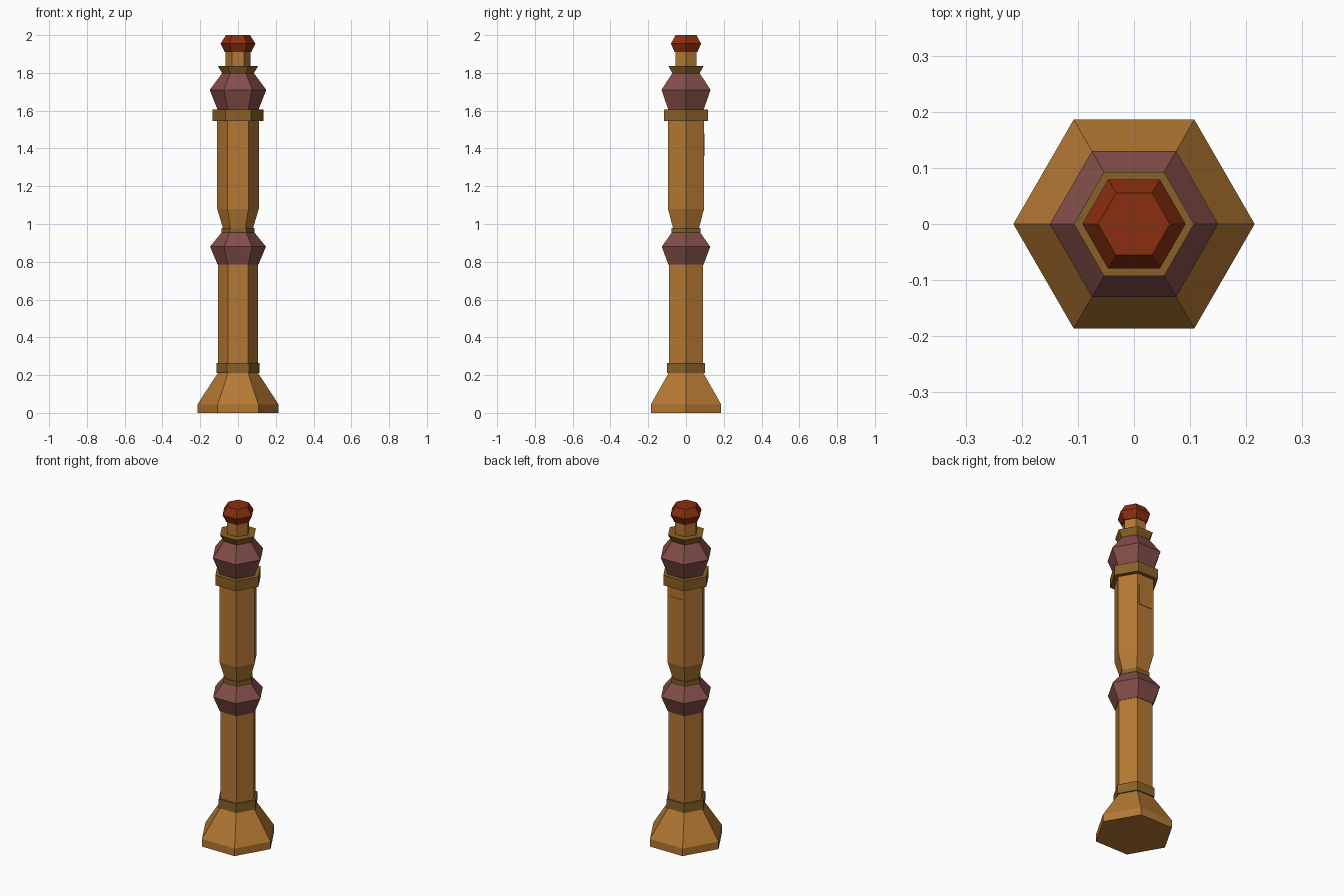
import bpy, bmesh
from math import cos, sin, tau, radians
from mathutils import Matrix, Vector

cube = bpy.data.objects.get("Cube")
if cube:
    bpy.data.objects.remove(cube, do_unlink=True)

SIDES = 6


def material(name, color):
    m = bpy.data.materials.new(name)
    m.use_nodes = True
    m.diffuse_color = (*color, 1)
    m.node_tree.nodes["Principled BSDF"].inputs["Base Color"].default_value = (*color, 1)
    return m


wood = material("golden wood", (0.46, 0.19, 0.033))
band = material("dark wood band", (0.25, 0.12, 0.021))
plum = material("plum", (0.23, 0.076, 0.066))
red = material("rust red", (0.25, 0.028, 0.005))


def add_object(name, bm, mat):
    bmesh.ops.recalc_face_normals(bm, faces=bm.faces)
    mesh = bpy.data.meshes.new(name)
    bm.to_mesh(mesh)
    bm.free()
    mesh.materials.append(mat)
    obj = bpy.data.objects.new(name, mesh)
    bpy.context.collection.objects.link(obj)
    return obj


def turned(name, mat, profile):
    """Closed hexagonal turning from (radius, height) pairs."""
    bm = bmesh.new()
    rings = [[bm.verts.new((r * cos(tau * i / SIDES), r * sin(tau * i / SIDES), z))
              for i in range(SIDES)] for r, z in profile]
    for low, high in zip(rings, rings[1:]):
        for i in range(SIDES):
            j = (i + 1) % SIDES
            bm.faces.new((low[i], low[j], high[j], high[i]))
    bm.faces.new(rings[0])
    bm.faces.new(rings[-1])
    return add_object(name, bm, mat)


def patch(name, angle, radius, z_low, z_high):
    """Thin plate lying on one flat side of the post."""
    bm = bmesh.new()
    bmesh.ops.create_cube(bm, size=1)
    bm.transform(Matrix.Rotation(radians(angle), 4, 'Z')
                 @ Matrix.Translation(Vector((radius * cos(tau / 12), 0, (z_low + z_high) / 2)))
                 @ Matrix.Diagonal((0.005, radius * 0.8, z_high - z_low, 1)))
    return add_object(name, bm, wood)


# Foot and lower post
turned("base", wood, [(0.215, 0), (0.215, 0.045), (0.107, 0.21)])
turned("lower_band", band, [(0.115, 0.21), (0.115, 0.265)])
turned("lower_post", wood, [(0.105, 0.265), (0.105, 0.785)])

# Middle knot
turned("middle_bulge", plum, [(0.108, 0.785), (0.148, 0.88), (0.085, 0.957)])
turned("middle_band", band, [(0.088, 0.955), (0.088, 0.98)])

# Upper post
turned("upper_post", wood, [(0.08, 0.98), (0.11, 1.08), (0.11, 1.545)])
turned("upper_band", band, [(0.135, 1.545), (0.135, 1.605)])

# Head
turned("upper_bulge", plum, [(0.108, 1.605), (0.15, 1.71), (0.085, 1.797)])
turned("flared_band", band, [(0.082, 1.795), (0.107, 1.837)])
turned("neck", wood, [(0.065, 1.835), (0.065, 1.912)])
turned("tip", red, [(0.07, 1.91), (0.092, 1.955), (0.064, 2.0)])

# Thin repair patch on the rear
patch("rear_patch", 90, 0.11, 1.36, 1.48)
